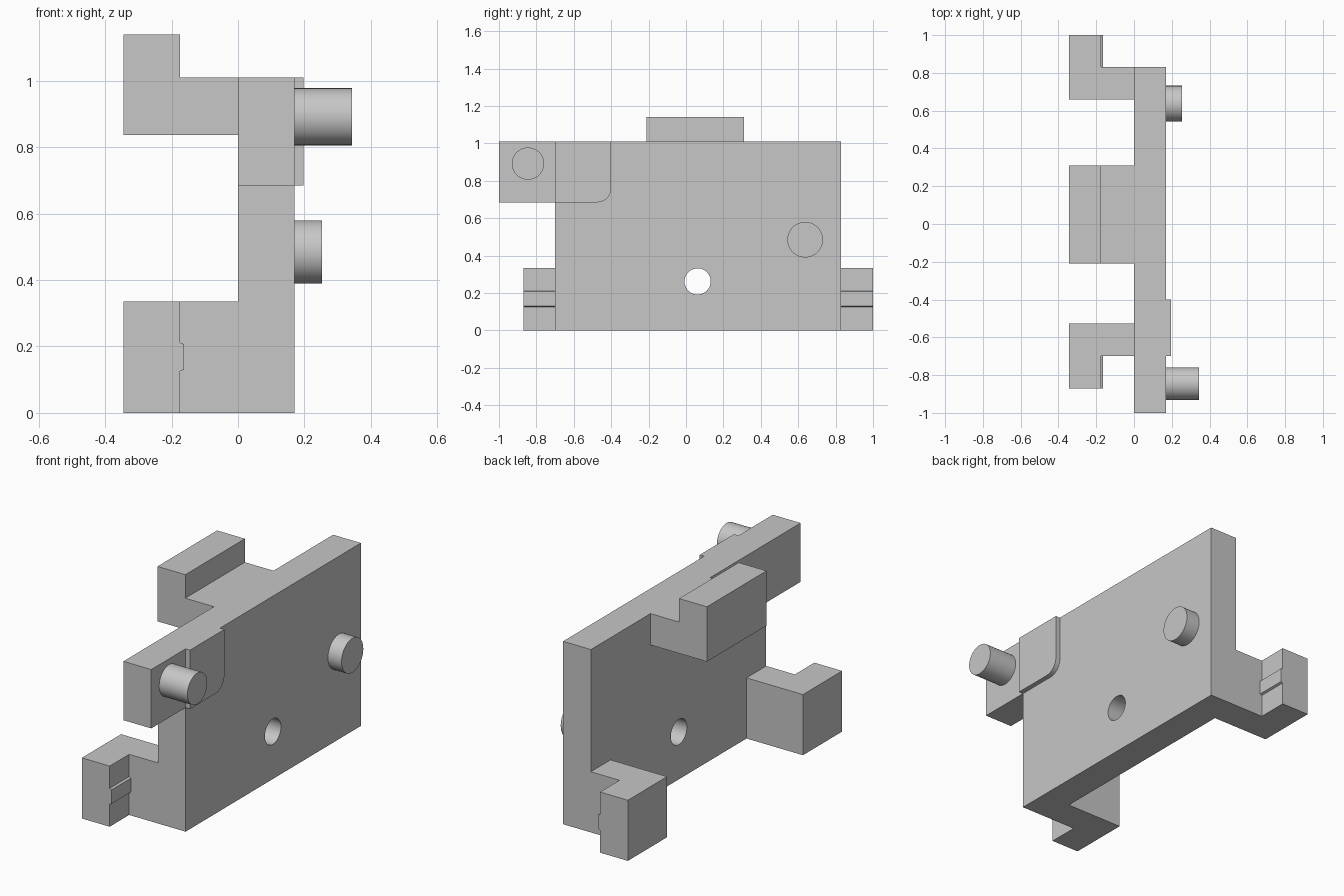
import bpy, bmesh, math
from mathutils import Vector

cube = bpy.data.objects.get("Cube")
if cube:
    bpy.data.objects.remove(cube, do_unlink=True)

grey = bpy.data.materials.new("plain grey")
grey.use_nodes = True
colour = (0.57, 0.57, 0.57, 1)
grey.diffuse_color = colour
grey.node_tree.nodes["Principled BSDF"].inputs["Base Color"].default_value = colour


def extrude(name, profile, axis, lo, hi, smooth=False):
    """Sweep a closed profile along an axis; profile gives the other two axes in order."""
    def place(p):
        v = list(p)
        v.insert("xyz".index(axis), lo)
        return v
    bm = bmesh.new()
    face = bm.faces.new([bm.verts.new(place(p)) for p in profile])
    swept = bmesh.ops.extrude_face_region(bm, geom=[face])["geom"]
    offset = Vector([hi - lo if a == axis else 0 for a in "xyz"])
    bmesh.ops.translate(bm, vec=offset,
                        verts=[g for g in swept if isinstance(g, bmesh.types.BMVert)])
    bmesh.ops.recalc_face_normals(bm, faces=bm.faces)
    mesh = bpy.data.meshes.new(name)
    bm.to_mesh(mesh)
    bm.free()
    mesh.materials.append(grey)
    ob = bpy.data.objects.new(name, mesh)
    bpy.context.collection.objects.link(ob)
    if smooth:
        shade(ob)
    return ob


def activate(ob):
    bpy.ops.object.select_all(action="DESELECT")
    ob.select_set(True)
    bpy.context.view_layer.objects.active = ob


def shade(ob):
    activate(ob)
    bpy.ops.object.shade_smooth_by_angle(angle=math.radians(30))


def arc(y, z, r, start=0, end=360, steps=64):
    count = steps if end - start == 360 else steps + 1
    angles = [math.radians(start + (end - start) * i / steps) for i in range(count)]
    return [(y + r * math.cos(a), z + r * math.sin(a)) for a in angles]


thick, top, arm_z = 0.17, 1.01, 0.685
front, back = -0.70, 0.83
outer, lip = -0.345, -0.175

# Main plate with the overhanging arm at its front top corner
plate = extrude("main_plate", [(front, 0), (back, 0), (back, top), (-1, top),
                               (-1, arm_z), (front, arm_z)], "x", 0, thick)

# Round hole through the plate
cutter = extrude("hole_cutter", arc(0.062, 0.262, 0.07), "x", -0.1, 0.3)
cutter.hide_render = True
cut = plate.modifiers.new("hole", "BOOLEAN")
cut.operation = "DIFFERENCE"
cut.solver = "EXACT"
cut.object = cutter
activate(plate)
bpy.ops.object.modifier_apply(modifier=cut.name)
bpy.data.objects.remove(cutter, do_unlink=True)
shade(plate)

# Raised pad with one rounded corner
pad_end, r = -0.40, 0.075
extrude("corner_pad", [(front, top), (front, arm_z)]
        + arc(pad_end - r, arm_z + r, r, -90, 0, 12) + [(pad_end, top)],
        "x", thick, 0.197, smooth=True)

# Pegs
extrude("long_peg", arc(-0.845, 0.892, 0.086), "x", thick, 0.343, smooth=True)
extrude("short_peg", arc(0.637, 0.485, 0.095), "x", thick, 0.253, smooth=True)

# Upper hook
extrude("upper_hook", [(0, 0.837), (0, top), (lip, top), (lip, 1.14),
                       (outer, 1.14), (outer, 0.837)], "y", -0.21, 0.31)

# Lower hooks, each with a small rib on the inner face of its tab
for name, edge, side in (("front", front, -1), ("back", back, 1)):
    tip, inner = edge + side * 0.17, edge - side * 0.172
    extrude(name + "_hook", [(0, inner), (0, edge), (lip, edge), (lip, tip),
                             (outer, tip), (outer, inner)], "z", 0, 0.335)
    extrude(name + "_rib", [(lip, 0.125), (lip + 0.012, 0.13),
                            (lip + 0.012, 0.207), (lip, 0.212)],
            "y", min(edge, tip), max(edge, tip))
